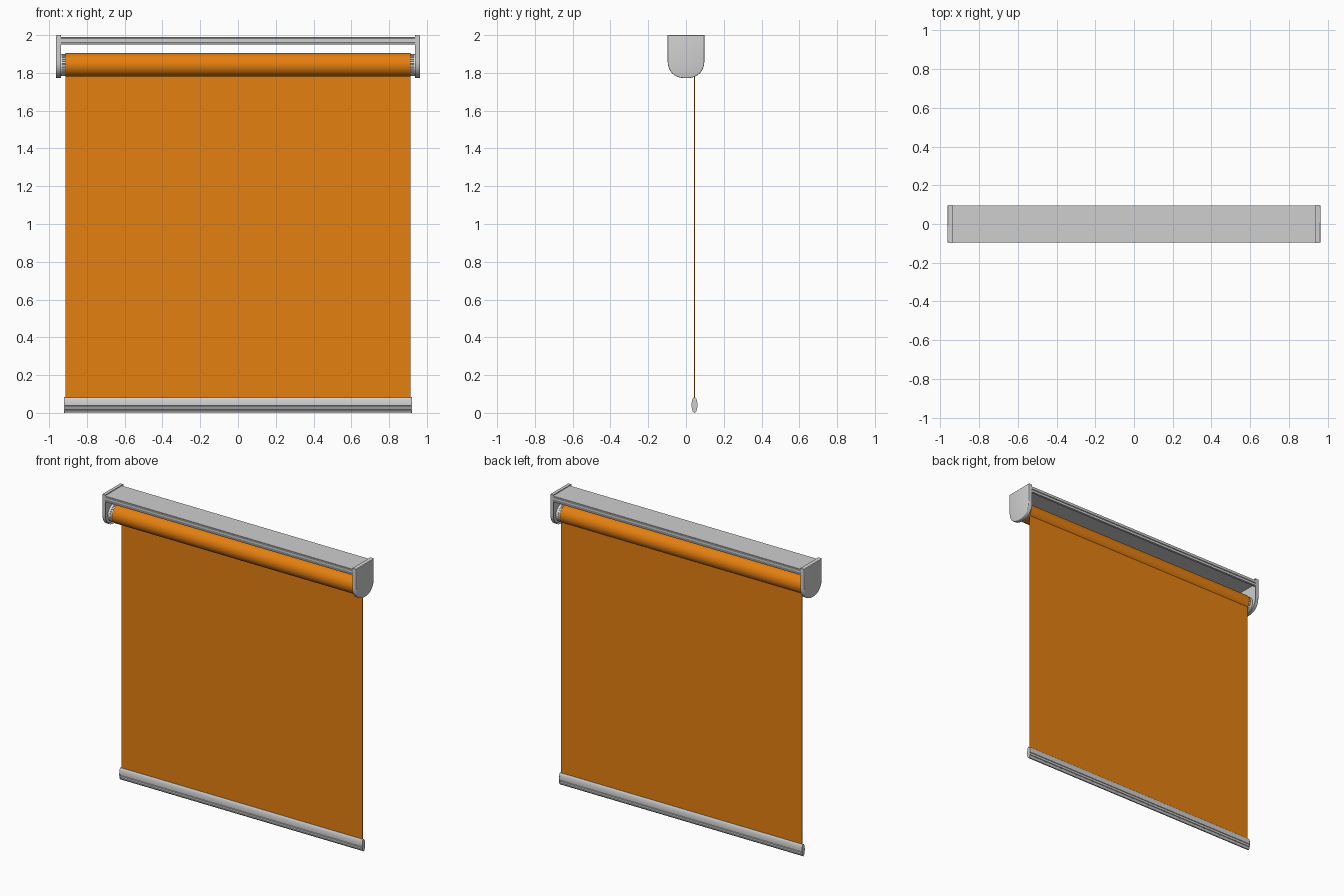
import bpy, bmesh, math

if "Cube" in bpy.data.objects:
    bpy.data.objects.remove(bpy.data.objects["Cube"])


def material(name, rgb):
    m = bpy.data.materials.new(name)
    m.diffuse_color = (*rgb, 1)
    m.use_nodes = True
    m.node_tree.nodes["Principled BSDF"].inputs["Base Color"].default_value = m.diffuse_color
    return m


ORANGE = material("orange fabric", (0.78, 0.215, 0.005))
GREY = material("light grey metal", (0.62, 0.62, 0.62))
WHITE = material("off white plastic", (0.78, 0.78, 0.78))


def finish(name, bm, mat, angle=35):
    bmesh.ops.recalc_face_normals(bm, faces=bm.faces)
    me = bpy.data.meshes.new(name)
    bm.to_mesh(me)
    bm.free()
    me.materials.append(mat)
    ob = bpy.data.objects.new(name, me)
    bpy.context.collection.objects.link(ob)
    bpy.ops.object.select_all(action='DESELECT')
    ob.select_set(True)
    bpy.context.view_layer.objects.active = ob
    bpy.ops.object.shade_smooth_by_angle(angle=math.radians(angle))
    return ob


def extrude_x(profile, x0, x1):
    """Closed (y, z) profile swept along x; returns bmesh and its two end caps."""
    bm = bmesh.new()
    a = [bm.verts.new((x0, y, z)) for y, z in profile]
    b = [bm.verts.new((x1, y, z)) for y, z in profile]
    n = len(profile)
    for i in range(n):
        j = (i + 1) % n
        bm.faces.new((a[i], a[j], b[j], b[i]))
    return bm, bm.faces.new(a), bm.faces.new(b)


def prism(name, profile, x0, x1, mat, angle=35):
    return finish(name, extrude_x(profile, x0, x1)[0], mat, angle)


def circle(r, cy, cz, n=48):
    return [(cy + r * math.cos(2 * math.pi * i / n),
             cz + r * math.sin(2 * math.pi * i / n)) for i in range(n)]


def mirrored(half, cy=0):
    """Right half listed bottom to top, mirrored across y = cy."""
    return [(cy + y, z) for y, z in half] + \
           [(cy - y, z) for y, z in reversed(half) if y > 0]


ROLL_Z, SHEET_Y = 1.8425, 0.045

# Head rail: grooved sides and a shallow channel underneath
prism("head_rail", mirrored([
    (0.078, 1.965), (0.078, 1.95), (0.093, 1.95), (0.095, 1.953),
    (0.095, 1.959), (0.090, 1.961), (0.090, 1.968), (0.095, 1.970),
    (0.095, 1.982), (0.092, 1.984), (0.092, 1.99)]), -0.945, 0.945, GREY, 25)

# Rolled fabric and the hanging sheet behind its axis
prism("fabric_roll", circle(0.0625, 0, ROLL_Z, 64), -0.914, 0.914, ORANGE)
prism("fabric_sheet", [(SHEET_Y - 0.002, 0.05), (SHEET_Y + 0.002, 0.05),
                       (SHEET_Y + 0.002, ROLL_Z - 0.03),
                       (SHEET_Y - 0.002, ROLL_Z - 0.03)], -0.914, 0.914, ORANGE)

# Bottom bar with grooves along both faces
prism("bottom_bar", mirrored([
    (0.004, 0.002), (0.009, 0.006), (0.0115, 0.013), (0.009, 0.015),
    (0.009, 0.019), (0.013, 0.021), (0.0142, 0.032), (0.011, 0.034),
    (0.011, 0.037), (0.0146, 0.039), (0.0146, 0.048), (0.0135, 0.060),
    (0.011, 0.071), (0.008, 0.078), (0.004, 0.082)], SHEET_Y),
    -0.918, 0.918, GREY)
bar_end = [(SHEET_Y + 0.0155 * math.cos(t), 0.0415 + 0.0415 * math.sin(t))
           for t in (2 * math.pi * i / 32 for i in range(32))]

# Bracket outline: flat top, straight sides, rounded bottom
outline = [(0.097, 2.0)]
for i in range(33):
    t = -math.pi * i / 32
    c, s = math.cos(t), math.sin(t)
    outline.append((0.097 * math.copysign(abs(c) ** 0.88, c),
                    1.865 - 0.093 * abs(s) ** 0.88))
outline.append((-0.097, 2.0))

# Toothed clutch outline
teeth = []
for i in range(28):
    for k, r in ((0, 0.058), (0.5, 0.058), (0.55, 0.054), (0.95, 0.054)):
        t = 2 * math.pi * (i + k) / 28
        teeth.append((r * math.cos(t), ROLL_Z + r * math.sin(t)))

for side, s in (("left", -1), ("right", 1)):
    # Side bracket: softened outer rim, recessed inner face
    bm, inner, outer = extrude_x(outline, s * 0.937, s * 0.964)
    bmesh.ops.recalc_face_normals(bm, faces=bm.faces)
    bmesh.ops.inset_region(bm, faces=[inner], thickness=0.008)
    bmesh.ops.translate(bm, verts=inner.verts, vec=(s * 0.01, 0, 0))
    bmesh.ops.bevel(bm, geom=list(outer.edges), offset=0.005, segments=3,
                    profile=0.5, affect='EDGES')
    finish(side + "_bracket", bm, GREY)
    # Roller end: toothed clutch and a plain collar against the bracket
    prism(side + "_clutch", teeth, s * 0.91, s * 0.932, WHITE, 20)
    prism(side + "_collar", circle(0.058, 0, ROLL_Z), s * 0.932, s * 0.948, WHITE)
    # Bottom bar end cap
    prism(side + "_bar_cap", bar_end, s * 0.917, s * 0.922, GREY)
